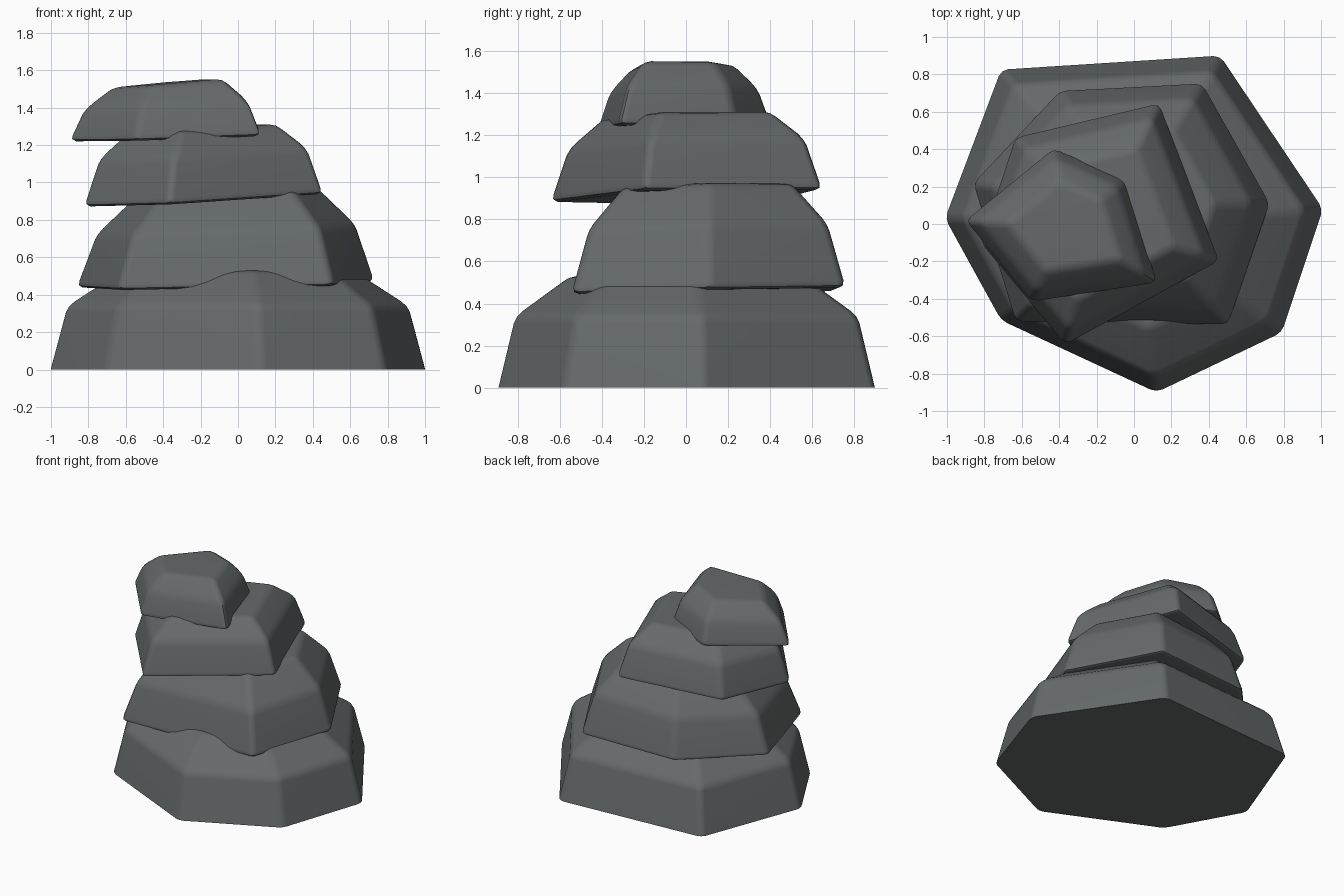
import bpy, bmesh

if "Cube" in bpy.data.objects:
    bpy.data.objects.remove(bpy.data.objects["Cube"])

slate = bpy.data.materials.new("slate_grey")
slate.diffuse_color = (0.13, 0.143, 0.146, 1)
slate.use_nodes = True
slate.node_tree.nodes["Principled BSDF"].inputs["Base Color"].default_value = slate.diffuse_color


def rock(name, outline, centre, base, tilt, layers, grounded=False):
    """Stone lofted from its outline; layers = (scale, height, extra x tilt)."""
    bm = bmesh.new()
    cx, cy = centre
    rings = []
    for s, h, extra in layers:
        ring = []
        for px, py in outline:
            x, y = cx + (px - cx) * s, cy + (py - cy) * s
            z = base + h + (tilt[0] + extra) * x + tilt[1] * y
            ring.append(bm.verts.new((x, y, z)))
        rings.append(ring)
    n = len(outline)
    bottom = bm.faces.new(rings[0])
    bm.faces.new(rings[-1])
    for a, b in zip(rings, rings[1:]):
        for i in range(n):
            j = (i + 1) % n
            bm.faces.new((a[i], a[j], b[j], b[i]))
    bmesh.ops.recalc_face_normals(bm, faces=bm.faces[:])
    # worn edges; the grounded stone keeps its sharp foot
    edges = [e for e in bm.edges if not (grounded and e in bottom.edges[:])]
    bmesh.ops.bevel(bm, geom=edges, offset=0.035, offset_type='OFFSET',
                    segments=2, profile=0.5, affect='EDGES', clamp_overlap=True)
    me = bpy.data.meshes.new(name)
    bm.to_mesh(me)
    bm.free()
    me.materials.append(slate)
    ob = bpy.data.objects.new(name, me)
    bpy.context.collection.objects.link(ob)
    bpy.ops.object.select_all(action='DESELECT')
    ob.select_set(True)
    bpy.context.view_layer.objects.active = ob
    bpy.ops.object.shade_smooth_by_angle(angle=0.7)
    wn = ob.modifiers.new("even_shading", 'WEIGHTED_NORMAL')
    wn.keep_sharp = True
    return ob


# Wide base stone
rock("base_stone",
     [(-1.01, 0.03), (-0.71, 0.825), (0.46, 0.9), (1.01, 0.08),
      (0.79, -0.58), (0.12, -0.9), (-0.71, -0.515)],
     (0, 0), 0, (0, 0),
     [(1, 0, 0), (0.91, 0.34, 0), (0.62, 0.53, 0)], grounded=True)

# Second stone
rock("lower_stone",
     [(-0.87, 0.22), (-0.4, 0.72), (0.37, 0.76), (0.735, 0.11),
      (0.51, -0.545), (-0.64, -0.53)],
     (-0.05, 0.1), 0.45, (0.02, 0.025),
     [(1, 0, 0), (0.87, 0.3, 0.02), (0.61, 0.5, 0.03)])

# Third stone, leaning left
rock("upper_stone",
     [(-0.64, 0.47), (0.14, 0.655), (0.465, -0.2), (-0.37, -0.655),
      (-0.83, -0.1)],
     (-0.2, 0), 0.918, (0.055, 0.025),
     [(1, 0, 0), (0.87, 0.25, 0), (0.62, 0.385, 0)])

# Small cap stone
rock("cap_stone",
     [(-0.915, 0.02), (-0.43, 0.415), (-0.04, 0.24), (0.135, -0.32),
      (-0.55, -0.425)],
     (-0.36, -0.02), 1.25, (0.035, 0.02),
     [(1, 0, 0), (0.85, 0.19, 0.02), (0.58, 0.315, 0.05)])
